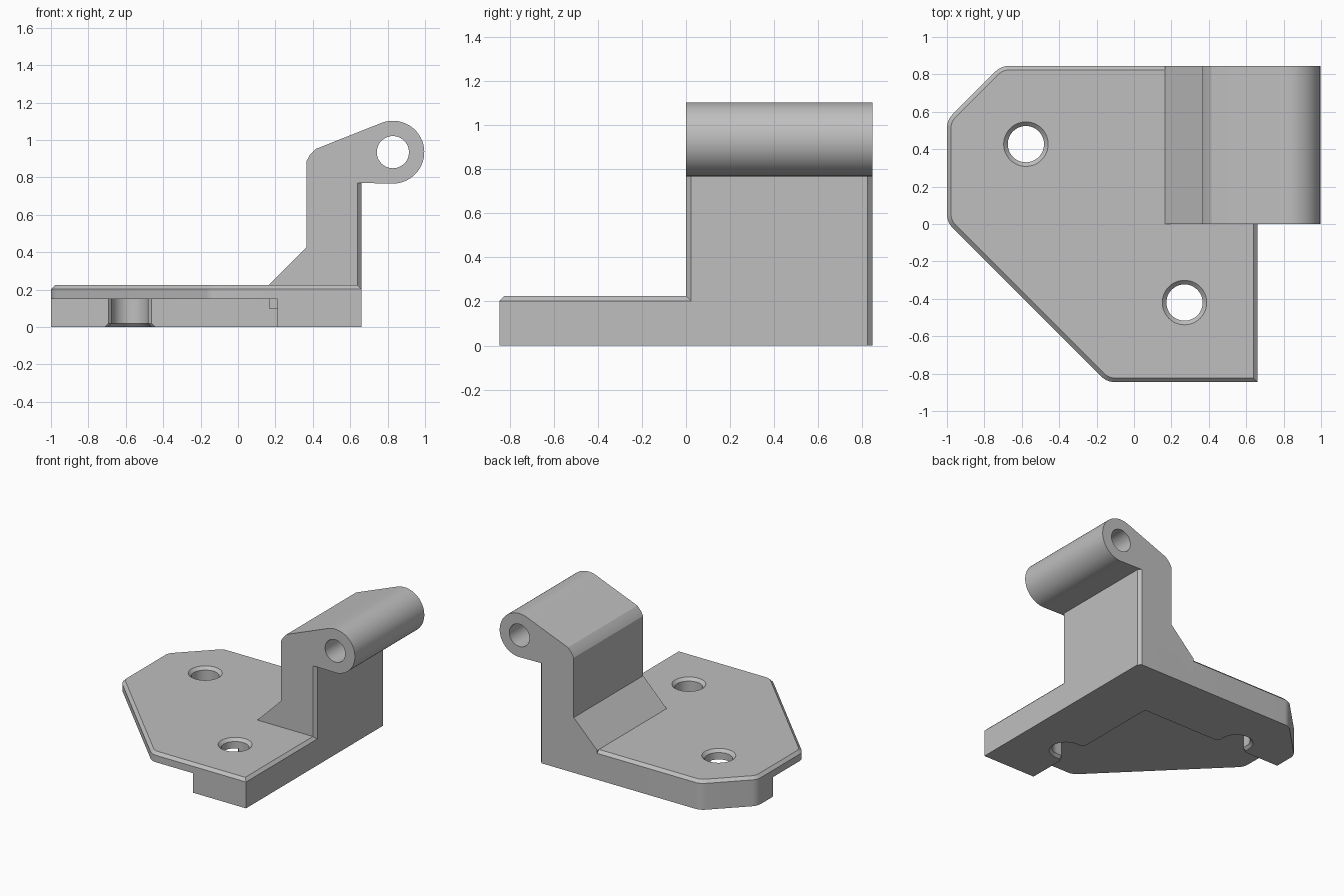
import bpy, bmesh, math
from mathutils import Vector

if "Cube" in bpy.data.objects:
    bpy.data.objects.remove(bpy.data.objects["Cube"])

grey = bpy.data.materials.new("light grey")
grey.diffuse_color = (0.52, 0.52, 0.52, 1)
grey.use_nodes = True
grey.node_tree.nodes["Principled BSDF"].inputs["Base Color"].default_value = grey.diffuse_color


def loft(name, rings):
    """Solid through equal-length rings of 3D points, capped at both ends."""
    bm = bmesh.new()
    loops = [[bm.verts.new(p) for p in r] for r in rings]
    n = len(loops[0])
    for a, b in zip(loops, loops[1:]):
        for i in range(n):
            bm.faces.new((a[i], a[(i + 1) % n], b[(i + 1) % n], b[i]))
    bm.faces.new(loops[0])
    bm.faces.new(loops[-1])
    bmesh.ops.recalc_face_normals(bm, faces=bm.faces)
    me = bpy.data.meshes.new(name)
    bm.to_mesh(me)
    bm.free()
    me.materials.append(grey)
    ob = bpy.data.objects.new(name, me)
    bpy.context.collection.objects.link(ob)
    return ob


def cut(target, cutter):
    mod = target.modifiers.new("cut", 'BOOLEAN')
    mod.operation = 'DIFFERENCE'
    mod.solver = 'EXACT'
    mod.object = cutter
    bpy.context.view_layer.objects.active = target
    bpy.ops.object.modifier_apply(modifier=mod.name)
    bpy.data.objects.remove(cutter)


def circle(x, y, r, n=48):
    return [(x + r * math.cos(2 * math.pi * i / n),
             y + r * math.sin(2 * math.pi * i / n)) for i in range(n)]


def at_z(pts, z):
    return [(x, y, z) for x, y in pts]


def at_y(pts, y):
    return [(x, y, z) for x, z in pts]


# Base plate outline, counter-clockwise: x, y, corner radius
C = 0.022
CORNERS = [(0.66, -0.845, 0), (0.66, 0.845 - C, 0), (0.66 - C, 0.845, 0),
           (-0.711, 0.845, 0.1), (-1, 0.556, 0.1), (-1, 0.01, 0.1), (-0.145, -0.845, 0.1)]


def outline(inset):
    pts, n = [], len(CORNERS)
    for i, (x, y, r) in enumerate(CORNERS):
        p = Vector((x, y))
        d0 = (p - Vector(CORNERS[i - 1][:2])).normalized()
        d1 = (Vector(CORNERS[(i + 1) % n][:2]) - p).normalized()
        n0, n1 = Vector((-d0.y, d0.x)), Vector((-d1.y, d1.x))
        miter = (n0 + n1) / (1 + n0.dot(n1))
        if r == 0:
            pts.append(tuple(p + miter * inset))
            continue
        centre = p + miter * r
        a0, turn = math.atan2(-n0.y, -n0.x), d0.angle(d1)
        for k in range(9):
            a = a0 + turn * k / 8
            pts.append((centre.x + (r - inset) * math.cos(a), centre.y + (r - inset) * math.sin(a)))
    return pts


TOP = 0.225
base = loft("base_plate", [at_z(outline(0), 0), at_z(outline(0), TOP - C), at_z(outline(C), TOP)])

# Underside recess leaving an L-shaped foot
box = [(-1.2, -1), (0.21, -1), (0.21, 0.37), (-1.2, 0.37)]
cut(base, loft("recess_cutter", [at_z(box, -0.1), at_z(box, 0.15)]))


# Screw holes, open to the recess below and chamfered at each rim
def slot(cx, cy, r, swap):
    pts = [(r * math.cos(math.pi * i / 24), r * math.sin(math.pi * i / 24)) for i in range(25)]
    pts += [(-r, -0.04), (-r - 0.02, -0.06), (-r - 0.02, -0.2),
            (r + 0.02, -0.2), (r + 0.02, -0.06), (r, -0.04)]
    return [(cx + y, cy + x) if swap else (cx + x, cy + y) for x, y in pts]


for cx, cy, swap in ((-0.578, 0.427, False), (0.27, -0.42, True)):
    cut(base, loft("slot_cutter", [at_z(slot(cx, cy, r, swap), z)
                                   for r, z in ((0.138, -0.02), (0.098, 0.02), (0.098, 0.15))]))
    cut(base, loft("hole_cutter", [at_z(circle(cx, cy, r), z)
                                   for r, z in ((0.097, 0.1), (0.097, TOP - C), (0.137, TOP + 0.018))]))

# Upright arm with gusset and rounded hinge head
HX, HZ, HR = 0.828, 0.935, 0.168
px, pz = 0.415, 0.952
dist = math.hypot(px - HX, pz - HZ)
start = math.atan2(pz - HZ, px - HX) - math.acos(HR / dist)
end = -math.pi / 2 - 0.08
profile = [(0.66 - C, 0.1), (0.165, 0.1), (0.165, TOP), (0.365, 0.425), (0.365, 0.885),
           (0.383, 0.918), (px, pz)]
for k in range(33):
    a = start + (end - start) * k / 32
    profile.append((HX + HR * math.cos(a), HZ + HR * math.sin(a)))
profile += [(0.66, 0.77), (0.66 - C, 0.77)]
arm = loft("hinge_arm", [at_y(profile, 0), at_y(profile, 0.845)])
pin = circle(HX, HZ, 0.086)
cut(arm, loft("pin_cutter", [at_y(pin, -0.1), at_y(pin, 1)]))

# Chamfered outer face of the upright
edge = [(0.66 - C, 0), (0.66, C), (0.66, 0.845 - C), (0.66 - C, 0.845)]
face = loft("upright_face", [at_z(edge, TOP - C), at_z(edge, 0.77)])

for ob in (base, arm, face):
    bpy.ops.object.select_all(action='DESELECT')
    ob.select_set(True)
    bpy.context.view_layer.objects.active = ob
    bpy.ops.object.shade_smooth_by_angle(angle=math.radians(20))
